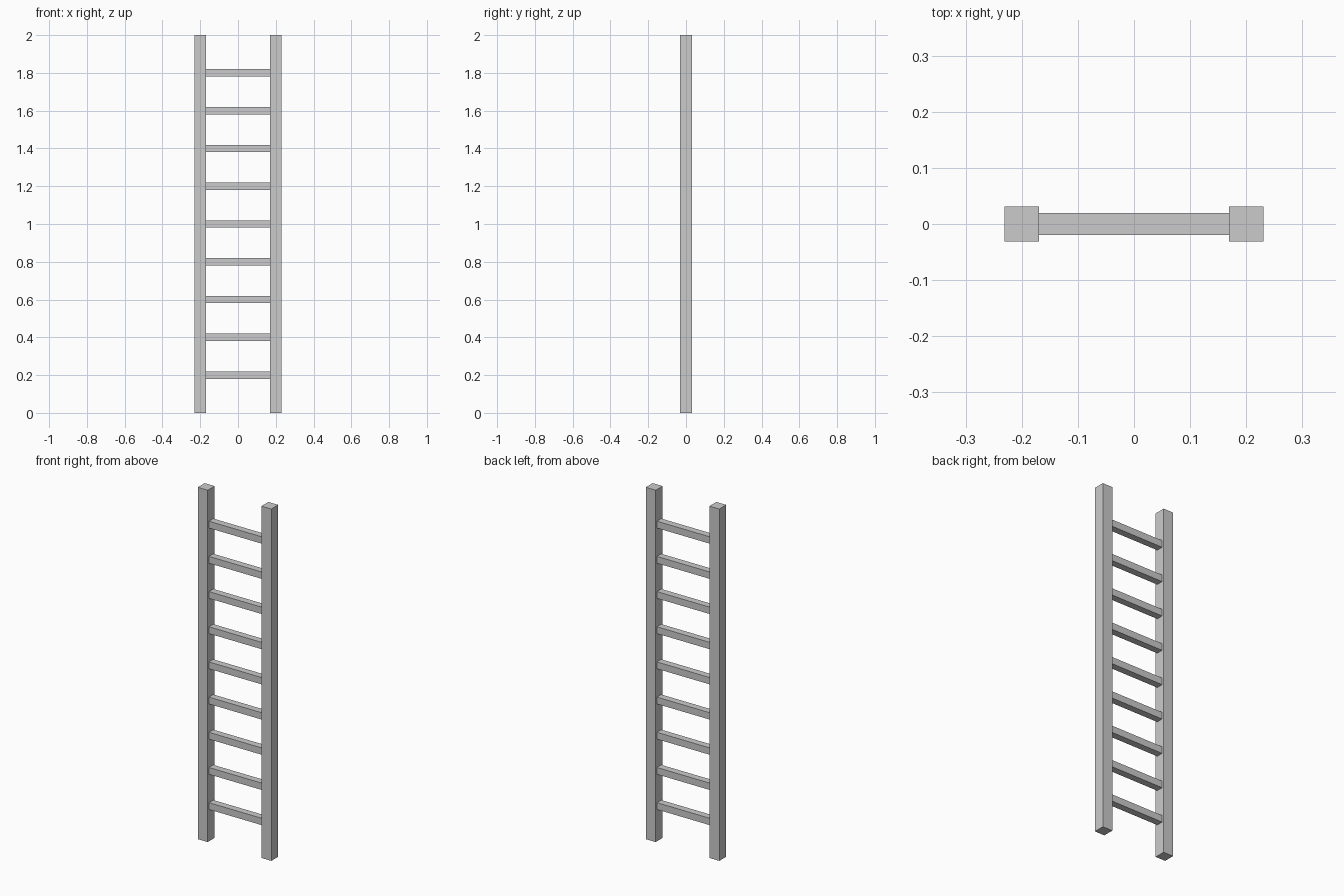
import bpy

if "Cube" in bpy.data.objects:
    bpy.data.objects.remove(bpy.data.objects["Cube"])

RAIL_X, RAIL_W, HEIGHT = 0.2, 0.062, 2.0
RUNG_T, RUNG_COUNT, RUNG_STEP = 0.039, 9, 0.2


def box(name, size, centre):
    bpy.ops.mesh.primitive_cube_add(size=1, location=centre)
    obj = bpy.context.object
    obj.name = name
    obj.scale = size
    bpy.ops.object.transform_apply(location=False, rotation=False, scale=True)
    return obj


# Upright side rails
for label, side in (("left", -1), ("right", 1)):
    box(label + "_rail", (RAIL_W, RAIL_W, HEIGHT), (side * RAIL_X, 0, HEIGHT / 2))

# Square rungs butted between the inner rail faces
span = 2 * RAIL_X - RAIL_W
for i in range(1, RUNG_COUNT + 1):
    box(f"rung_{i}", (span, RUNG_T, RUNG_T), (0, 0, i * RUNG_STEP))
